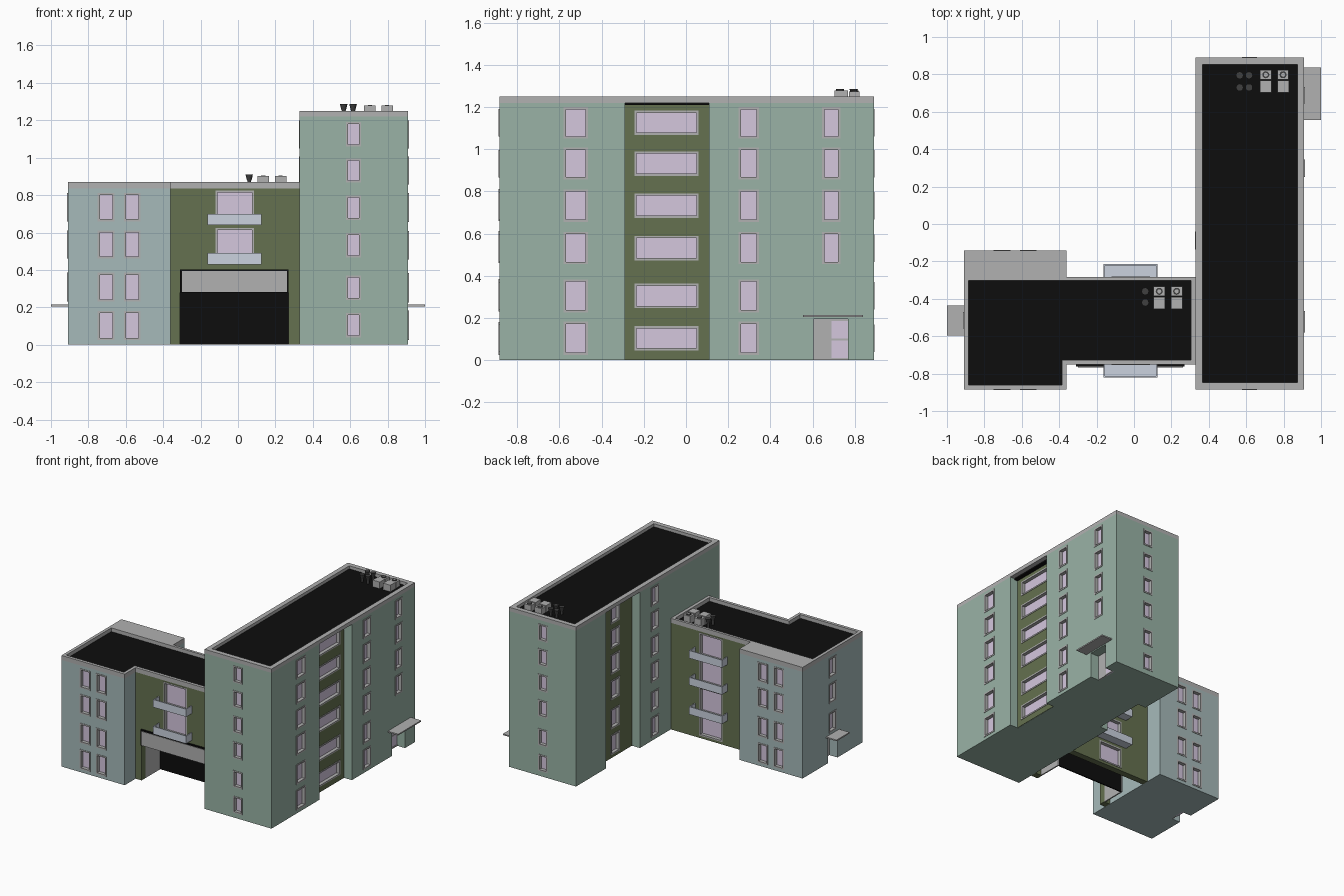
import bpy, bmesh
from mathutils import Matrix

if "Cube" in bpy.data.objects:
    bpy.data.objects.remove(bpy.data.objects["Cube"])

COL = {
    "sage": (0.32, 0.45, 0.38), "blue_sage": (0.38, 0.49, 0.49), "olive": (0.13, 0.165, 0.08),
    "pane": (0.66, 0.57, 0.73), "trim": (0.44, 0.44, 0.44), "black": (0.004, 0.004, 0.004),
    "glass": (0.60, 0.65, 0.74), "dark": (0.05, 0.05, 0.05),
}
MATS = {}
for n, c in COL.items():
    MATS[n] = bpy.data.materials.new(n)
    MATS[n].diffuse_color = (*c, 1)

parts = {}


def bm_for(name, mat):
    """One growing mesh per named part."""
    return parts.setdefault(name, (bmesh.new(), mat))[0]


def box(name, mat, x0, x1, y0, y1, z0, z1):
    m = Matrix.Translation(((x0 + x1) / 2, (y0 + y1) / 2, (z0 + z1) / 2))
    m = m @ Matrix.Diagonal((abs(x1 - x0), abs(y1 - y0), abs(z1 - z0), 1))
    bmesh.ops.create_cube(bm_for(name, mat), size=1, matrix=m)


def cone(name, mat, x, y, z0, z1, r0, r1, n=12):
    bmesh.ops.create_cone(bm_for(name, mat), cap_ends=True, segments=n, radius1=r0, radius2=r1,
                          depth=z1 - z0, matrix=Matrix.Translation((x, y, (z0 + z1) / 2)))


def prism(name, mat, pts, z0, z1):
    bm = bm_for(name, mat)
    f = bm.faces.new([bm.verts.new((x, y, z0)) for x, y in pts])
    ext = bmesh.ops.extrude_face_region(bm, geom=[f])["geom"]
    bmesh.ops.translate(bm, vec=(0, 0, z1 - z0), verts=[v for v in ext if isinstance(v, bmesh.types.BMVert)])
    bmesh.ops.recalc_face_normals(bm, faces=bm.faces)


def wbox(name, mat, side, w, u0, u1, d0, d1, z0, z1):
    """Box relative to a wall: u along the wall, d outward from plane w."""
    s = 1 if side[0] == "+" else -1
    a, b = sorted((w + s * d0, w + s * d1))
    if side[1] == "x":
        box(name, mat, a, b, u0, u1, z0, z1)
    else:
        box(name, mat, u0, u1, a, b, z0, z1)


def window(b, side, w, u0, u1, z0, z1, t=0.011, deep=0.03):
    """Recess cutter, pane and frame."""
    wbox(b + "_cutter", None, side, w, u0, u1, -deep, 0.05, z0, z1)
    wbox(b + "_window_panes", "pane", side, w, u0, u1, -deep - 0.004, -deep + 0.006, z0, z1)
    fr = b + "_window_frames"
    for a, c in ((u0, u0 + t), (u1 - t, u1)):
        wbox(fr, "trim", side, w, a, c, -deep, 0.003, z0, z1)
    for a, c in ((z0, z0 + t), (z1 - t, z1)):
        wbox(fr, "trim", side, w, u0 + t, u1 - t, -deep, 0.003, a, c)


def door(b, side, w, u0, u1, um, h):
    """Deep entrance with a grey leaf and a glazed leaf."""
    wbox(b + "_cutter", None, side, w, u0, u1, -0.08, 0.05, -0.05, h)
    wbox(b + "_door_leaf", "trim", side, w, u0, um, -0.08, -0.07, 0, h)
    wbox(b + "_door_glass", "pane", side, w, um, u1, -0.08, -0.07, 0, h)
    for z in (0, h / 2 - 0.005, h - 0.01):
        wbox(b + "_door_leaf", "trim", side, w, um, u1, -0.07, -0.065, z, z + 0.01)


def balcony(side, w, z):
    """Tray balcony: floor and three glass panels."""
    n, g, u0, u1, d, h = "balconies", "glass", -0.163, 0.125, 0.07, 0.06
    wbox(n, g, side, w, u0, u1, 0, d, z, z + 0.01)
    wbox(n, g, side, w, u0, u1, d - 0.008, d, z + 0.01, z + h)
    for a in (u0, u1 - 0.008):
        wbox(n, g, side, w, a, a + 0.008, 0, d - 0.008, z + 0.01, z + h)


def roof_units(b, z, h, xs, y, vents):
    """Two-part air units with fan rings, and small vents."""
    for x in xs:
        box(b + "_air_units", "trim", x - 0.031, x + 0.031, y, y + 0.065, z, z + h)
        box(b + "_air_units", "trim", x - 0.03, x + 0.03, y + 0.07, y + 0.12, z, z + h - 0.004)
        cone(b + "_fans", "dark", x, y + 0.095, z + h - 0.004, z + h, 0.019, 0.019)
        cone(b + "_fan_hubs", "trim", x, y + 0.095, z + h, z + h + 0.003, 0.011, 0.011)
    for x, vy in vents:
        cone(b + "_vents", "dark", x, vy, z, z + h - 0.015, 0.01, 0.01)
        cone(b + "_vents", "dark", x, vy, z + h - 0.025, z + h + 0.008, 0.012, 0.02)


# Tower body with a recessed strip on each long side
T0, T1, YF, YB, R = 0.33, 0.91, -0.885, 0.89, 0.07
prism("tower_walls", "sage", [
    (T0, YF), (T1, YF), (T1, -0.29), (T1 - R, -0.29), (T1 - R, 0.11), (T1, 0.11), (T1, YB),
    (T0, YB), (T0, 0.52), (T0 + R, 0.52), (T0 + R, 0.10), (T0, 0.10)], 0, 1.22)
box("tower_olive_right", "olive", T1 - R - 0.06, T1 - R + 0.003, -0.29, 0.11, 0.001, 1.22)
box("tower_olive_left", "olive", T0 + R - 0.003, T0 + R + 0.06, 0.10, 0.52, 0.001, 1.22)

# Tower parapet and roof
p = 0.037
for a in ((T0, T0 + p, YF, YB), (T1 - p, T1, YF, YB),
          (T0 + p, T1 - p, YF, YF + p), (T0 + p, T1 - p, YB - p, YB)):
    box("tower_parapet", "trim", *a, 1.22, 1.25)
box("tower_roof", "black", T0 + p, T1 - p, YF + p, YB - p, 1.21, 1.226)

# Tower windows
TZ = [(1.05, 1.2), (0.857, 1.007), (0.655, 0.81), (0.455, 0.608), (0.227, 0.383), (0.025, 0.183)]
for i, (a, c) in enumerate(TZ):
    m, k = (a + c) / 2, 0.065
    window("tower", "-y", YF, 0.577, 0.657, m - k, m + k)
    window("tower", "+y", YB, 0.577, 0.657, m - k, m + k)
    window("tower", "+x", T1, -0.58, -0.465, a, c)
    window("tower", "+x", T1, 0.25, 0.345, a, c)
    if i < 4:
        window("tower", "+x", T1, 0.645, 0.732, a, c)
    window("tower", "+x", T1 - R + 0.003, -0.245, 0.06, m - 0.058, m + 0.058)
    window("tower", "-x", T0 + R - 0.003, 0.255, 0.365, a, c)
    window("tower", "-x", T0, -0.135, -0.04, a, c)
door("tower", "+x", T1, 0.605, 0.767, 0.69, 0.195)
box("tower_canopy", "trim", T1 - 0.01, 1.0, 0.555, 0.838, 0.204, 0.214)

# Left block
L0, L1, LB = -0.91, -0.362, -0.143
box("wing_block_walls", "blue_sage", L0, L1, YF, LB, 0, 0.835)
LZ = [(0.66, 0.812), (0.46, 0.612), (0.23, 0.385), (0.025, 0.18)]
for i, (a, c) in enumerate(LZ):
    for u in (-0.705, -0.565):
        window("wing", "-y", YF, u - 0.045, u + 0.045, a, c)
        window("wing", "+y", LB, u - 0.045, u + 0.045, a, c)
    if i < 3:
        window("wing", "-x", L0, -0.56, -0.47, a, c)
door("wing", "-x", L0, -0.575, -0.455, -0.525, 0.195)
box("wing_canopy", "trim", -1.0, L0 + 0.01, -0.595, -0.435, 0.204, 0.214)

# Link wing walls, open below, with the garage opening in front
F, B, G0, G1 = -0.75, -0.283, -0.31, 0.27
box("link_front_wall", "olive", G0, G1, F, F + 0.05, 0.28, 0.835)
box("link_front_piers", "olive", L1, G0, F, F + 0.05, 0, 0.835)
box("link_front_piers", "olive", G1, T0, F, F + 0.05, 0, 0.835)
box("link_back_wall", "olive", L1, T0, B - 0.05, B, 0, 0.835)
box("garage_jambs", "trim", G0 - 0.01, G0, F + 0.05, -0.51, 0, 0.28)
box("garage_jambs", "trim", G1, G1 + 0.01, F + 0.05, -0.51, 0, 0.28)
box("garage_door", "black", G0, G1, -0.52, -0.51, 0, 0.29)
box("garage_ceiling", "black", G0, G1, F + 0.05, -0.51, 0.28, 0.29)
box("sign_backing", "black", G0, G1, F - 0.012, F, 0.28, 0.403)
box("sign_panel", "trim", G0 + 0.01, G1 - 0.008, F - 0.016, F - 0.01, 0.282, 0.393)

# Link windows and balconies
for i, (a, c) in enumerate([(0.645, 0.825), (0.435, 0.625), (0.205, 0.4), (0.02, 0.18)]):
    if i < 2:
        window("wing", "-y", F, -0.12, 0.085, a, c)
    window("wing", "+y", B, -0.12, 0.085, a, c)
for i, z in enumerate((0.64, 0.43, 0.2)):
    if i < 2:
        balcony("-y", F, z)
    balcony("+y", B, z)

# Wing parapet and roof
q = 0.024
for a in ((L0, L0 + q, YF, -0.3), (L0 + q, L1, YF, YF + q), (L1 - q, L1, YF + q, F + q),
          (L1, T0, F, F + q), (T0 - q, T0, F + q, B - 0.02), (L1, T0, B - 0.02, B),
          (L0, L1, -0.303, LB)):
    box("wing_parapet", "trim", *a, 0.835, 0.87)
box("wing_roof", "black", L0 + q, L1 - q, YF + q, -0.303, 0.83, 0.841)
box("wing_roof", "black", L1 - q, T0 - q, F + q, -0.303, 0.83, 0.841)

# Roof equipment
roof_units("tower", 1.226, 0.052, (0.705, 0.797), 0.703,
           [(x, y) for x in (0.565, 0.615) for y in (0.73, 0.795)])
roof_units("wing", 0.841, 0.062, (0.135, 0.228), -0.455, [(0.06, -0.36), (0.06, -0.42)])

# Turn the parts into objects
obs = {}
for name, (bm, mat) in parts.items():
    me = bpy.data.meshes.new(name)
    bm.to_mesh(me)
    bm.free()
    o = obs[name] = bpy.data.objects.new(name, me)
    bpy.context.collection.objects.link(o)
    if mat:
        me.materials.append(MATS[mat])

# Cut the window and door recesses
for key, names in (("tower", ("tower_walls", "tower_olive_right", "tower_olive_left")),
                   ("wing", ("wing_block_walls", "link_front_wall", "link_back_wall"))):
    cutter = obs[key + "_cutter"]
    cutter.hide_render = True
    for n in names:
        md = obs[n].modifiers.new("recesses", "BOOLEAN")
        md.operation, md.solver, md.object = "DIFFERENCE", "EXACT", cutter
        bpy.context.view_layer.objects.active = obs[n]
        bpy.ops.object.modifier_apply(modifier=md.name)
    bpy.data.objects.remove(cutter)

for m in bpy.data.materials:
    if m.users and not m.is_grease_pencil:
        m.use_nodes = True
        m.node_tree.nodes["Principled BSDF"].inputs["Base Color"].default_value = m.diffuse_color
